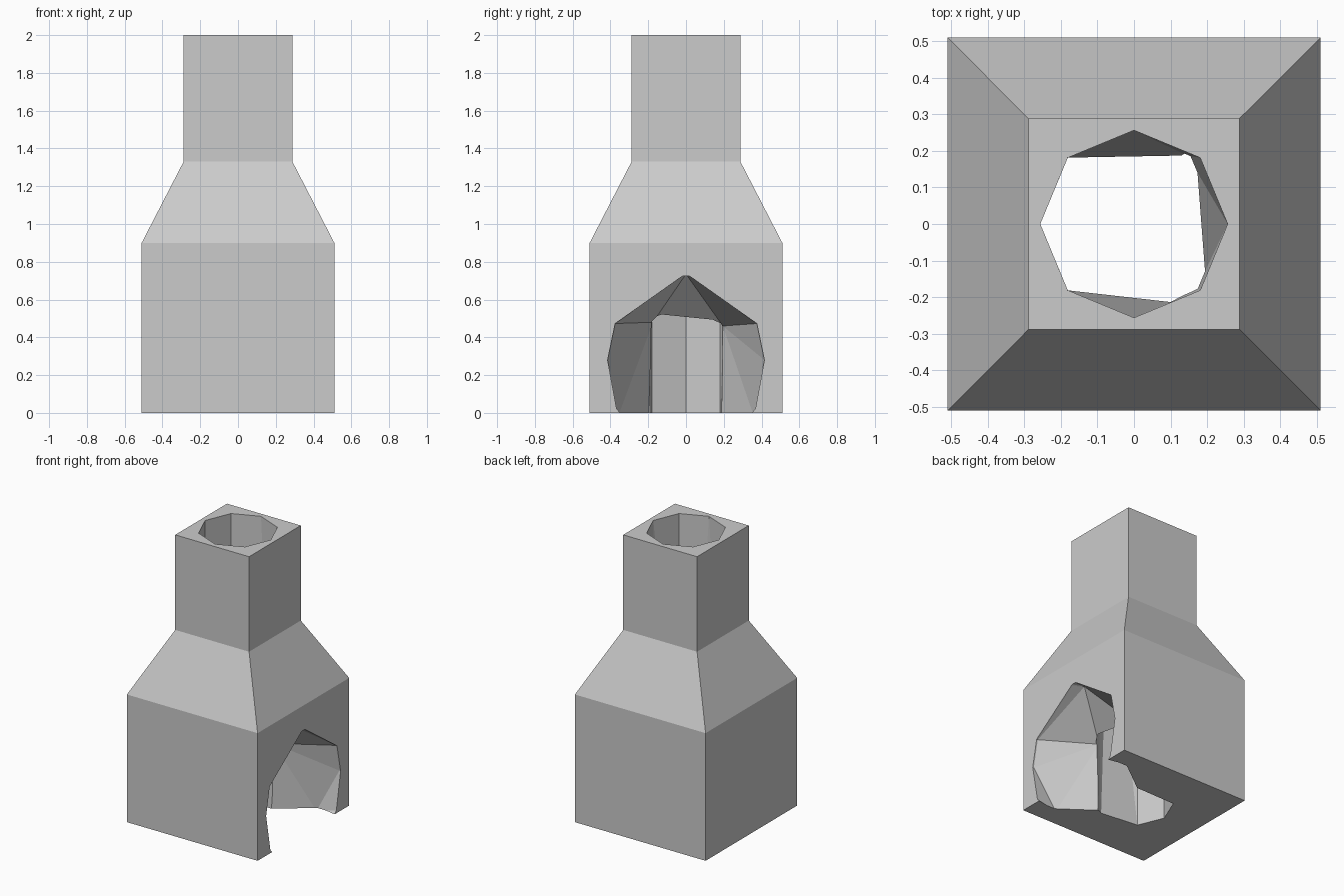
import bpy, bmesh, math

if "Cube" in bpy.data.objects:
    bpy.data.objects.remove(bpy.data.objects["Cube"])

def new_object(name, bm):
    bmesh.ops.recalc_face_normals(bm, faces=bm.faces[:])
    me = bpy.data.meshes.new(name)
    bm.to_mesh(me)
    bm.free()
    ob = bpy.data.objects.new(name, me)
    bpy.context.scene.collection.objects.link(ob)
    return ob

def hull(name, points):
    bm = bmesh.new()
    for p in points:
        bm.verts.new(p)
    res = bmesh.ops.convex_hull(bm, input=bm.verts[:])
    loose = [v for v in bm.verts if not v.link_faces]
    bmesh.ops.delete(bm, geom=loose, context='VERTS')
    ob = new_object(name, bm)
    ob.hide_render = True
    ob.hide_viewport = True
    return ob

# Stepped square oven body with a tapering shoulder and chimney
bm = bmesh.new()
rings = []
for r, z in [(0.51, 0), (0.51, 0.9), (0.288, 1.33), (0.288, 2)]:
    rings.append([bm.verts.new((x * r, y * r, z))
                  for x, y in [(-1, -1), (1, -1), (1, 1), (-1, 1)]])
for a, b in zip(rings, rings[1:]):
    for i in range(4):
        j = (i + 1) % 4
        bm.faces.new((a[i], a[j], b[j], b[i]))
bm.faces.new(rings[0])
bm.faces.new(rings[-1])
body = new_object("oven_body", bm)

# Flue: octagon at the top, irregular six-sided outline at the floor
octagon = [(0.256 * math.cos(k * math.pi / 4), 0.256 * math.sin(k * math.pi / 4))
           for k in range(8)]
floor = [(-0.181, 0.181), (-0.256, 0), (-0.181, -0.181),
         (0.1, -0.213), (0.172, -0.175), (0.146, 0.187)]
flue = hull("flue_cutter", [(x, y, 2.01) for x, y in octagon]
            + [(x, y, -0.01) for x, y in floor])

# Hearth: faceted cave opening through the right wall and the floor
mouth = [(0.025, 0.72), (0.375, 0.473), (0.415, 0.28), (0.37, 0.035), (0.32, -0.02)]
pts = [(0.42, 0, 0.735)]
for s in (-1, 1):
    pts += [(x, s * y, z) for y, z in mouth for x in (0.5, 0.56)]
    pts += [(0.36, s * 0.36, -0.02)]
pts += [(0.15, -0.175, 0.48), (0.14, 0.195, 0.46),
        (0.14, -0.2, -0.02), (0.13, 0.187, -0.02)]
hearth = hull("hearth_cutter", pts)

for cutter in (flue, hearth):
    mod = body.modifiers.new(cutter.name, 'BOOLEAN')
    mod.operation = 'DIFFERENCE'
    mod.solver = 'EXACT'
    mod.object = cutter
